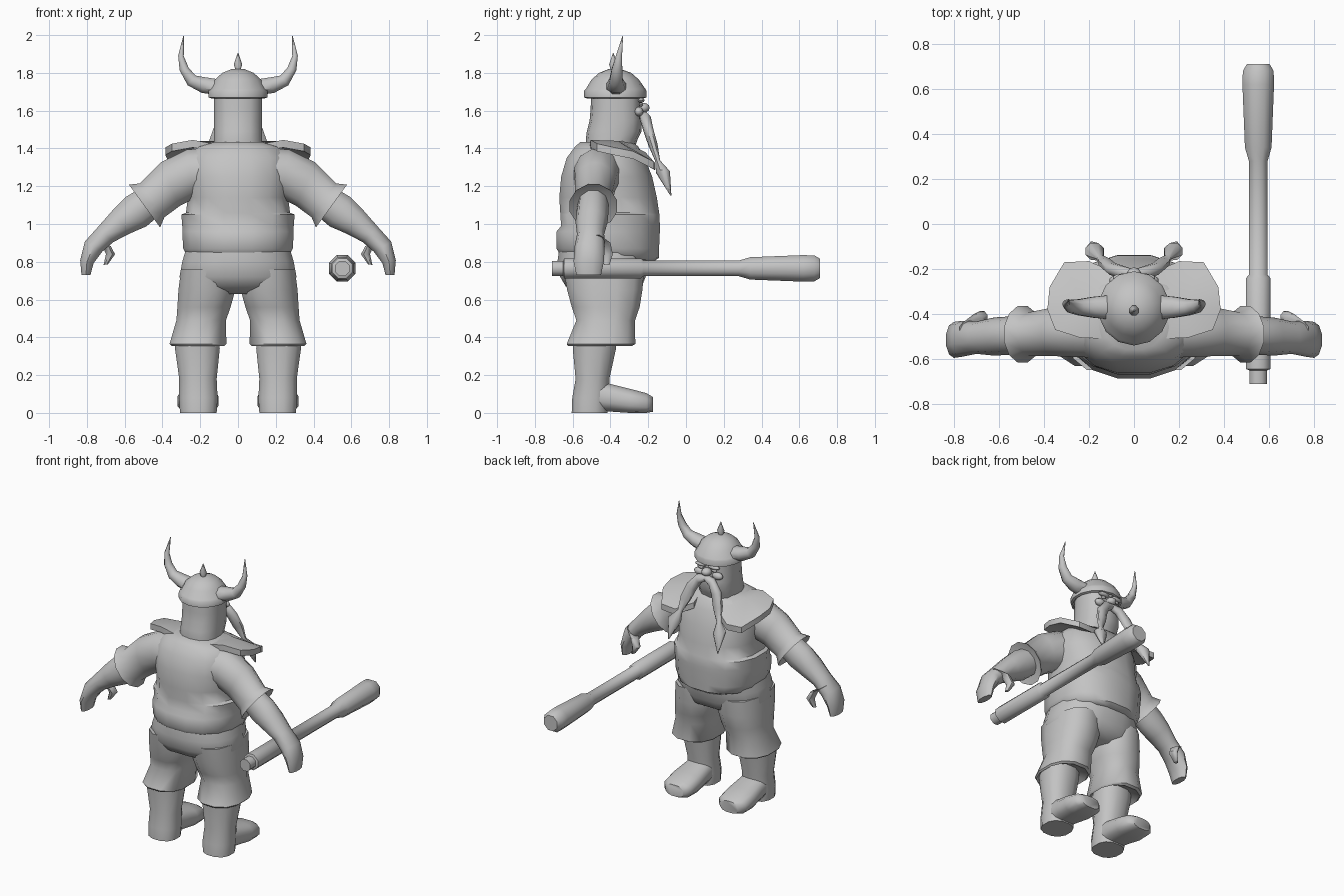
import bpy, bmesh, math
from mathutils import Vector

grey = bpy.data.materials.new("clay_grey")
grey.diffuse_color = (0.55, 0.55, 0.55, 1)


def finish(name, bm, angle=50):
    bmesh.ops.recalc_face_normals(bm, faces=bm.faces)
    me = bpy.data.meshes.new(name)
    bm.to_mesh(me)
    bm.free()
    me.materials.append(grey)
    ob = bpy.data.objects.new(name, me)
    bpy.context.collection.objects.link(ob)
    bpy.ops.object.select_all(action='DESELECT')
    ob.select_set(True)
    bpy.context.view_layer.objects.active = ob
    bpy.ops.object.shade_smooth_by_angle(angle=math.radians(angle))
    return ob


def loft(name, rings, n=12, p=1.0, side=1, along_y=False, floor=False):
    """Skin rings (x, y, z, half_u, half_y, tilt); u lies in the xz plane.
    along_y swaps y and z so the part runs front to back."""
    bm = bmesh.new()
    loops = []
    for x, y, z, a, b, tilt in rings:
        t = math.radians(tilt)
        loop = []
        for i in range(n):
            k = 2 * math.pi * (i + 0.5) / n
            c, s = math.cos(k), math.sin(k)
            u = a * math.copysign(abs(c) ** p, c)
            v = b * math.copysign(abs(s) ** p, s)
            co = Vector((x + u * math.cos(t), y + v, z + u * math.sin(t)))
            if along_y:
                co.y, co.z = co.z, co.y
            if floor:
                co.z = max(co.z, 0)
            co.x *= side
            loop.append(bm.verts.new(co))
        loops.append(loop)
    for l0, l1 in zip(loops, loops[1:]):
        for i in range(n):
            j = (i + 1) % n
            bm.faces.new((l0[i], l0[j], l1[j], l1[i]))
    bm.faces.new(loops[0])
    bm.faces.new(loops[-1])
    return finish(name, bm)


def body(name, rows, **kw):
    """Upright loft from rows (z, half_width, y_back, y_front)."""
    return loft(name, [(0, (b + f) / 2, z, w, (f - b) / 2, 0) for z, w, b, f in rows], **kw)


def blob(name, loc, size, side=1):
    bm = bmesh.new()
    bmesh.ops.create_uvsphere(bm, u_segments=10, v_segments=6, radius=1)
    for v in bm.verts:
        v.co = Vector((side * (loc[0] + v.co.x * size[0]),
                       loc[1] + v.co.y * size[1], loc[2] + v.co.z * size[2]))
    return finish(name, bm)


# Shirt with a stepped waist and overhanging belly
body("shirt", [
    (1.435, 0.14, -0.56, -0.28), (1.41, 0.23, -0.59, -0.25), (1.35, 0.28, -0.635, -0.215),
    (1.25, 0.29, -0.665, -0.175), (1.14, 0.27, -0.675, -0.15), (1.06, 0.28, -0.67, -0.138),
    (1.05, 0.305, -0.67, -0.136), (0.99, 0.30, -0.665, -0.134), (0.96, 0.30, -0.69, -0.134),
    (0.87, 0.295, -0.69, -0.138), (0.82, 0.27, -0.66, -0.14), (0.80, 0.22, -0.58, -0.17)],
    n=16, p=0.85)

# Trouser seat
body("trouser_seat", [
    (0.90, 0.27, -0.67, -0.17), (0.80, 0.30, -0.685, -0.18), (0.72, 0.315, -0.67, -0.21),
    (0.67, 0.29, -0.64, -0.23), (0.63, 0.22, -0.56, -0.30)], n=16, p=0.85)

# Neck and head with a jutting jaw
body("head", [
    (1.38, 0.13, -0.53, -0.28), (1.45, 0.13, -0.53, -0.255), (1.49, 0.13, -0.525, -0.235),
    (1.55, 0.13, -0.51, -0.235), (1.61, 0.13, -0.505, -0.24), (1.72, 0.13, -0.50, -0.24)],
    n=14, p=0.8)
blob("nose", (0, -0.228, 1.615), (0.034, 0.036, 0.027))

# Helmet dome with a rolled brim, and its spike
body("helmet", [
    (1.70, 0.12, -0.49, -0.26), (1.665, 0.145, -0.525, -0.225), (1.67, 0.16, -0.54, -0.21),
    (1.705, 0.16, -0.54, -0.21), (1.715, 0.15, -0.53, -0.215), (1.765, 0.125, -0.50, -0.25),
    (1.80, 0.085, -0.46, -0.29), (1.82, 0.035, -0.41, -0.345)], n=14)
loft("helmet_spike", [(0, -0.385, z, r, r, 0) for z, r in
                      ((1.80, 0.01), (1.845, 0.024), (1.905, 0.002))], n=8)

# Club running front to back
loft("club", [(0.552, 0.765, y, r, r, 0) for y, r in (
    (-0.71, 0.043), (-0.65, 0.043), (-0.645, 0.058), (-0.24, 0.058), (-0.225, 0.045),
    (0.28, 0.045), (0.34, 0.064), (0.62, 0.076), (0.68, 0.074), (0.71, 0.055))],
    n=8, along_y=True)

for s, tag in ((1, "right"), (-1, "left")):
    # Sleeve ending in a flared cuff
    loft(f"sleeve_{tag}", [
        (0.12, -0.46, 1.28, 0.13, 0.14, 90), (0.25, -0.47, 1.265, 0.135, 0.125, 80),
        (0.36, -0.48, 1.21, 0.13, 0.11, 66), (0.455, -0.49, 1.125, 0.115, 0.10, 54),
        (0.495, -0.49, 1.095, 0.145, 0.13, 54), (0.485, -0.49, 1.105, 0.09, 0.08, 54)],
        side=s)
    # Forearm and mitten hand
    loft(f"forearm_{tag}", [
        (0.45, -0.49, 1.13, 0.09, 0.08, 54), (0.54, -0.495, 1.065, 0.10, 0.085, 54),
        (0.62, -0.50, 1.01, 0.08, 0.085, 54), (0.70, -0.505, 0.945, 0.06, 0.072, 45),
        (0.765, -0.51, 0.88, 0.056, 0.08, 30), (0.80, -0.515, 0.80, 0.038, 0.08, 12),
        (0.805, -0.515, 0.73, 0.025, 0.065, 0)], n=10, side=s)
    loft(f"thumb_{tag}", [
        (0.75, -0.47, 0.92, 0.035, 0.035, 40), (0.70, -0.43, 0.895, 0.032, 0.033, 25),
        (0.675, -0.415, 0.84, 0.026, 0.03, 0), (0.70, -0.42, 0.785, 0.013, 0.016, -10)],
        n=8, side=s)

    # Trouser leg with a flared hem
    loft(f"trouser_leg_{tag}", [
        (0.165, -0.435, 0.76, 0.14, 0.22, 0), (0.165, -0.43, 0.65, 0.155, 0.205, 0),
        (0.18, -0.425, 0.56, 0.145, 0.185, 0), (0.195, -0.425, 0.49, 0.135, 0.16, 0),
        (0.212, -0.45, 0.365, 0.155, 0.187, 0), (0.212, -0.455, 0.355, 0.145, 0.175, 0),
        (0.212, -0.475, 0.40, 0.10, 0.10, 0)], n=12, p=0.85, side=s)
    # Boot shaft and foot
    loft(f"boot_shaft_{tag}", [
        (0.217, -0.48, 0.42, 0.12, 0.12, 0), (0.215, -0.485, 0.34, 0.122, 0.118, 0),
        (0.212, -0.495, 0.18, 0.102, 0.092, 0), (0.21, -0.505, 0.08, 0.105, 0.10, 0),
        (0.21, -0.51, 0.0, 0.10, 0.098, 0)], n=12, p=0.85, side=s)
    loft(f"boot_foot_{tag}", [
        (0.21, 0.09, -0.53, 0.09, 0.08, 0), (0.21, 0.09, -0.46, 0.095, 0.08, 0),
        (0.21, 0.08, -0.40, 0.10, 0.075, 0), (0.212, 0.062, -0.30, 0.112, 0.068, 0),
        (0.212, 0.05, -0.21, 0.105, 0.056, 0), (0.212, 0.045, -0.175, 0.07, 0.04, 0)],
        n=12, p=0.75, side=s, along_y=True, floor=True)

    # Horn curving outward then up
    loft(f"horn_{tag}", [
        (0.11, -0.37, 1.725, 0.045, 0.058, 100), (0.18, -0.37, 1.735, 0.046, 0.05, 105),
        (0.245, -0.37, 1.76, 0.036, 0.038, 130), (0.285, -0.365, 1.82, 0.027, 0.03, 165),
        (0.302, -0.355, 1.89, 0.016, 0.018, 185), (0.288, -0.335, 1.995, 0.002, 0.002, 195)],
        n=8, side=s)

    # Moustache braid ending in a diamond tuft
    loft(f"moustache_braid_{tag}", [
        (0.0, -0.225, 1.575, 0.022, 0.025, 90), (0.05, -0.215, 1.56, 0.032, 0.03, 60),
        (0.095, -0.20, 1.50, 0.038, 0.028, 30), (0.125, -0.175, 1.42, 0.036, 0.026, 20),
        (0.15, -0.15, 1.335, 0.016, 0.014, 15), (0.175, -0.122, 1.275, 0.046, 0.04, 15),
        (0.19, -0.08, 1.15, 0.003, 0.003, 0)], n=8, side=s)
    # Brow, cheek and eye bulges
    blob(f"brow_{tag}", (0.05, -0.238, 1.655), (0.045, 0.018, 0.014), s)
    blob(f"cheek_{tag}", (0.07, -0.25, 1.595), (0.04, 0.025, 0.025), s)
    blob(f"eye_{tag}", (0.052, -0.238, 1.632), (0.02, 0.01, 0.01), s)

    # Shoulder mantle draped beside the neck
    rim = [(0.09, -0.47, 1.425), (0.13, -0.51, 1.425), (0.24, -0.505, 1.445),
           (0.35, -0.47, 1.425), (0.385, -0.38, 1.405), (0.375, -0.28, 1.385),
           (0.31, -0.17, 1.33), (0.20, -0.165, 1.325), (0.09, -0.215, 1.38),
           (0.09, -0.33, 1.44)]
    bm = bmesh.new()
    vs = [bm.verts.new((x * s, y, z)) for x, y, z in rim]
    mid = bm.verts.new((0.22 * s, -0.36, 1.44))
    for i in range(len(vs)):
        bm.faces.new((mid, vs[i], vs[(i + 1) % len(vs)]))
    bmesh.ops.recalc_face_normals(bm, faces=bm.faces)
    if mid.link_faces[0].normal.z < 0:
        bmesh.ops.reverse_faces(bm, faces=bm.faces)
    bottom = bmesh.ops.extrude_face_region(bm, geom=bm.faces[:])
    for g in bottom["geom"]:
        if isinstance(g, bmesh.types.BMVert):
            g.co.z -= 0.04
    finish(f"shoulder_mantle_{tag}", bm)
